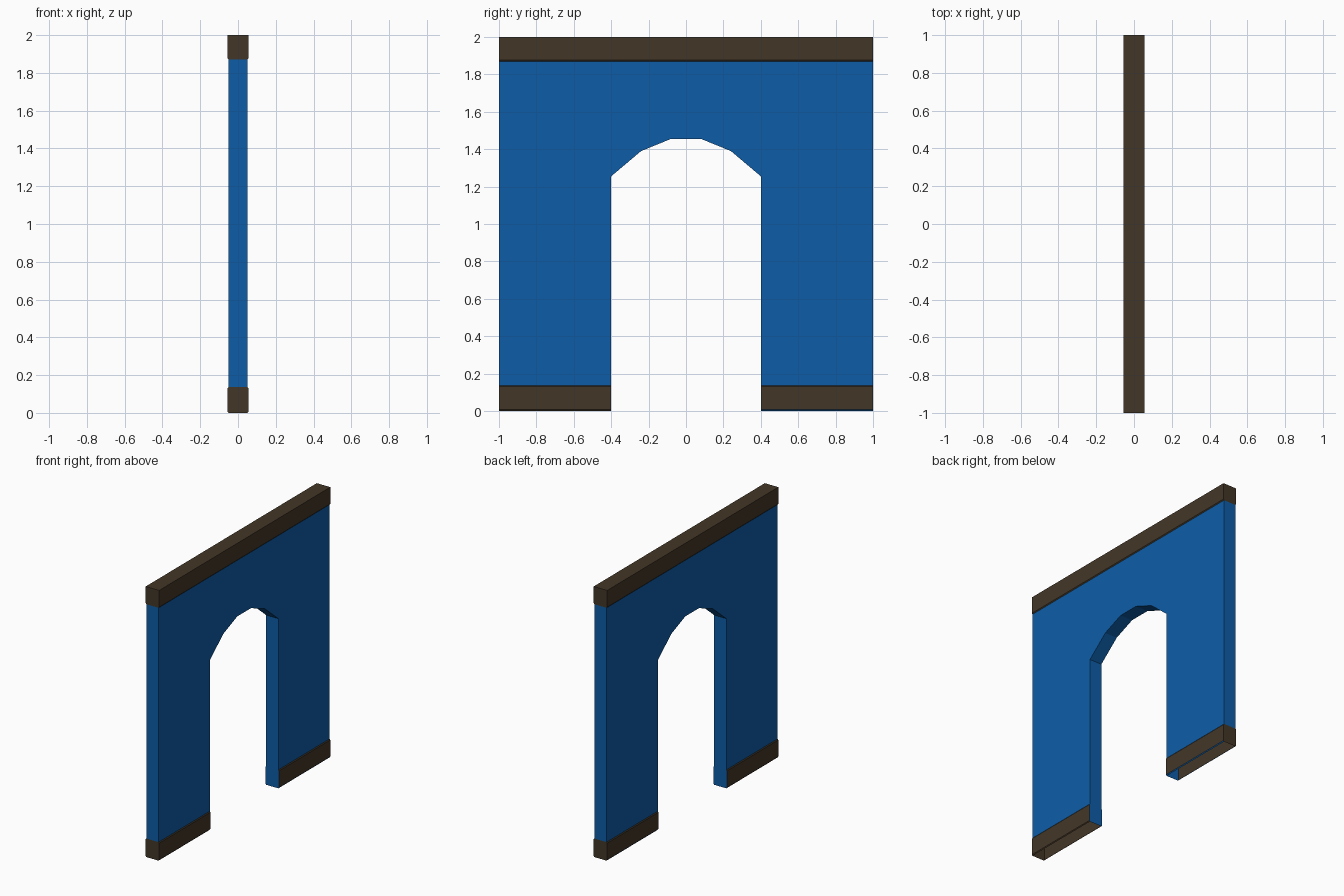
import bpy
import bmesh

if "Cube" in bpy.data.objects:
    bpy.data.objects.remove(bpy.data.objects["Cube"])


def material(name, rgb):
    m = bpy.data.materials.new(name)
    m.diffuse_color = (*rgb, 1)
    m.use_nodes = True
    m.node_tree.nodes["Principled BSDF"].inputs["Base Color"].default_value = m.diffuse_color
    return m


BLUE = material("blue_paint", (0.004, 0.11, 0.39))
BROWN = material("brown_trim", (0.055, 0.037, 0.02))

WALL, TRIM = 0.05, 0.055      # half thicknesses
LOW, HIGH = 0.137, 1.87       # wall panel ends where the trims begin


def finish(bm, name):
    bmesh.ops.remove_doubles(bm, verts=bm.verts, dist=1e-5)
    bmesh.ops.recalc_face_normals(bm, faces=bm.faces)
    mesh = bpy.data.meshes.new(name)
    bm.to_mesh(mesh)
    bm.free()
    mesh.materials.append(BROWN)
    mesh.materials.append(BLUE)
    ob = bpy.data.objects.new(name, mesh)
    bpy.context.collection.objects.link(ob)


def face(bm, pts, mat=0):
    f = bm.faces.new([bm.verts.new(p) for p in pts])
    f.material_index = mat


def trim_run(name, half, y0, y1, closed_top=False, start_mat=0, end_mat=0, lip_mat=0):
    """Hollow moulding: a mirrored half profile run along y, with end caps."""
    bm = bmesh.new()
    for s in (-1, 1):
        for i, ((xa, za), (xb, zb)) in enumerate(zip(half, half[1:])):
            face(bm, [(s * xa, y0, za), (s * xa, y1, za),
                      (s * xb, y1, zb), (s * xb, y0, zb)], lip_mat if i == 0 else 0)
    loop = half + [(-x, z) for x, z in reversed(half)]
    face(bm, [(x, y0, z) for x, z in loop], start_mat)
    face(bm, [(x, y1, z) for x, z in loop], end_mat)
    if closed_top:
        z = half[-1][1]
        face(bm, [(-TRIM, y0, z), (TRIM, y0, z), (TRIM, y1, z), (-TRIM, y1, z)])
    finish(bm, name)


# wall panel with a faceted arch opening
arch_half = [(0.4, LOW), (0.4, 1.255), (0.24, 1.39), (0.08, 1.455)]
arch = [(-y, z) for y, z in arch_half] + arch_half[::-1]
outline = [(-1, HIGH), (-1, LOW)] + arch + [(1, LOW), (1, HIGH)]
bm = bmesh.new()
for x in (-WALL, WALL):
    face(bm, [(x, y, z) for y, z in outline], 1)
for (ya, za), (yb, zb) in zip(outline, outline[1:]):
    if za == zb == LOW:
        continue              # open into the hollow skirting
    face(bm, [(-WALL, ya, za), (WALL, ya, za), (WALL, yb, zb), (-WALL, yb, zb)], 1)
finish(bm, "wall_panel")

# top rail
trim_run("top_rail", [(WALL, HIGH), (TRIM, HIGH + 0.007), (TRIM, 2.0)], -1, 1, closed_top=True)

# skirting on each leg, open underneath, blue where it faces the doorway
base = [(WALL, 0), (TRIM, 0.007), (TRIM, 0.13), (WALL, LOW)]
trim_run("left_skirting", base, -1, -0.4, end_mat=1)
trim_run("right_skirting", base, 0.4, 1, start_mat=1, lip_mat=1)
